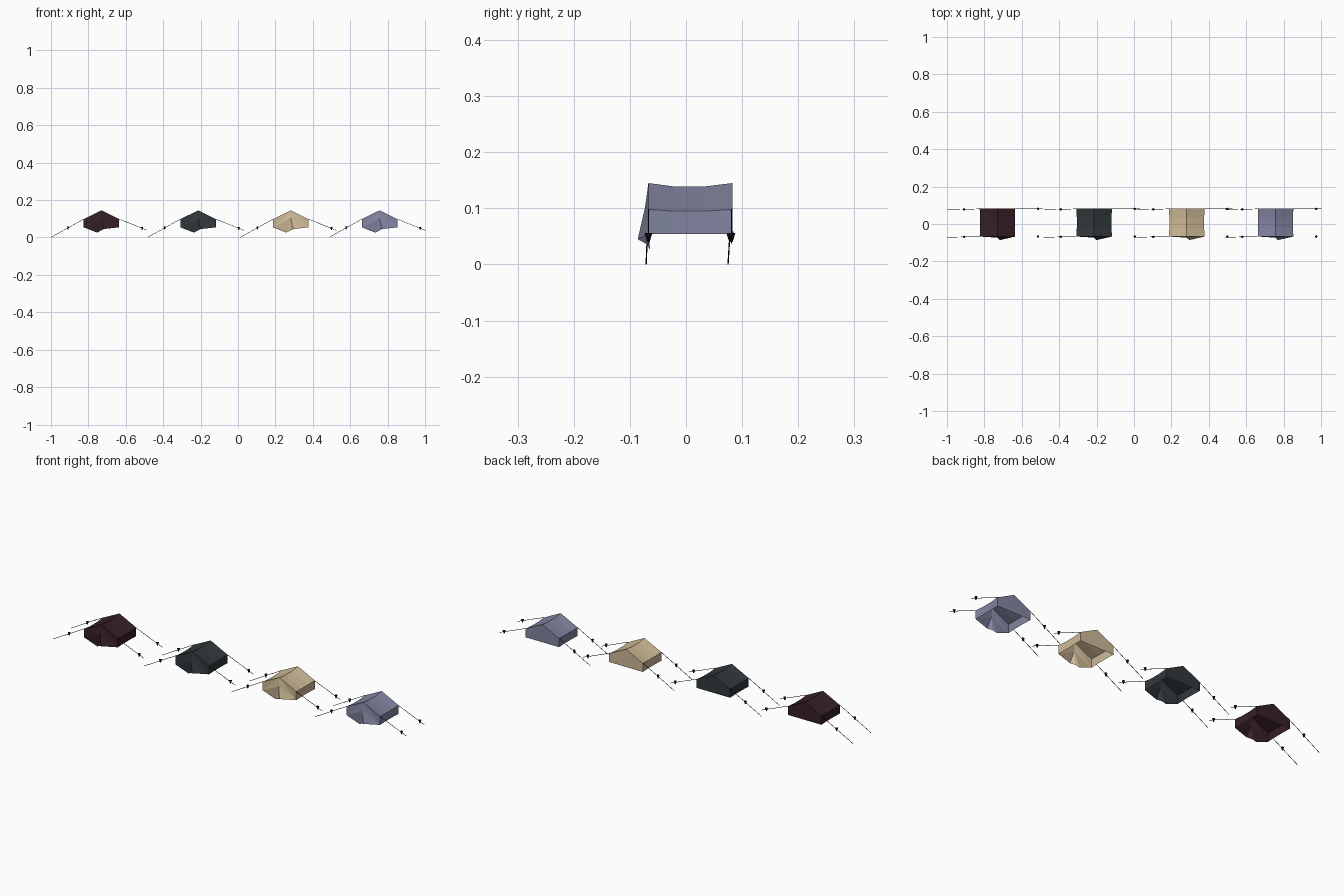
import bpy, bmesh
from mathutils import Vector

if "Cube" in bpy.data.objects:
    bpy.data.objects.remove(bpy.data.objects["Cube"])

Y_FRONT, Y_BACK = -0.067, 0.083


def material(name, rgb):
    m = bpy.data.materials.new(name)
    m.diffuse_color = (*rgb, 1)
    m.use_nodes = True
    m.node_tree.nodes["Principled BSDF"].inputs["Base Color"].default_value = m.diffuse_color
    return m


def finish(bm, name, mat, recalc=False):
    if recalc:
        bmesh.ops.recalc_face_normals(bm, faces=bm.faces)
    me = bpy.data.meshes.new(name)
    bm.to_mesh(me)
    bm.free()
    me.materials.append(mat)
    ob = bpy.data.objects.new(name, me)
    bpy.context.collection.objects.link(ob)
    return ob


def canvas(name, cx, mat):
    bm = bmesh.new()

    def v(x, y, z):
        return bm.verts.new((cx + x, y, z))

    # side walls and sagging roof, lofted front to back
    rows = []
    for y, sag in ((Y_FRONT, 0), (-0.022, 1), (0.034, 1), (Y_BACK, 0)):
        eave, ridge = 0.098 - 0.003 * sag, 0.145 - 0.006 * sag
        w = 0.095 - 0.002 * sag
        rows.append([v(-w, y, 0.054), v(-w, y, eave), v(0, y, ridge),
                     v(w, y, eave), v(w, y, 0.054)])
    for a, b in zip(rows, rows[1:]):
        for i in range(4):
            bm.faces.new((a[i], a[i + 1], b[i + 1], b[i]))
    # back wall
    bm.faces.new(rows[-1])
    # front flaps: the right one is pulled outward over the left one
    lb, le, top, re, rb = rows[0]
    left_tip = v(-0.023, -0.064, 0.026)
    left_edge = v(-0.004, -0.070, 0.036)
    right_tip = v(0.013, -0.086, 0.045)
    slit = v(0, -0.073, 0.102)
    for f in ((top, le, lb), (top, lb, slit), (slit, lb, left_tip),
              (slit, left_tip, left_edge),
              (slit, left_edge, right_tip), (slit, right_tip, rb),
              (top, slit, rb), (top, rb, re)):
        bm.faces.new(f)
    finish(bm, name, mat, True)


def rod(bm, a, b, r1, r2, sides=5):
    a, b = Vector(a), Vector(b)
    d = b - a
    mtx = d.to_track_quat('Z', 'Y').to_matrix().to_4x4()
    mtx.translation = (a + b) / 2
    bmesh.ops.create_cone(bm, cap_ends=True, segments=sides, radius1=r1,
                          radius2=r2, depth=d.length, matrix=mtx)


def guy_lines(name, cx, mat):
    bm = bmesh.new()
    for y, y_end in ((Y_FRONT, -0.071), (Y_BACK - 0.002, 0.075)):
        # the left lines reach the ground, the right ones stop short
        for start, end, t, ye in (((-0.095, 0.098), (-0.269, 0.001), 0.48, y_end),
                                  ((0.095, 0.098), (0.244, 0.038), 0.82, y)):
            a = Vector((cx + start[0], y, start[1]))
            b = Vector((cx + end[0], ye, end[1]))
            rod(bm, a, b, 0.0012, 0.0012)
            # tensioner on the line
            p = a.lerp(b, t)
            rod(bm, p + Vector((0, 0, 0.007)), p - Vector((0, 0, 0.009)), 0.007, 0.002, 6)
    finish(bm, name, mat)


cord = material("black cord", (0.006, 0.006, 0.007))
tents = ((-0.730, "maroon", (0.038, 0.014, 0.022)),
         (-0.213, "dark slate", (0.031, 0.040, 0.045)),
         (0.282, "tan", (0.62, 0.49, 0.31)),
         (0.757, "grey blue", (0.22, 0.235, 0.35)))
for cx, colour, rgb in tents:
    canvas(f"{colour} tent canvas", cx, material(f"{colour} cloth", rgb))
    guy_lines(f"{colour} tent guy lines", cx, cord)
